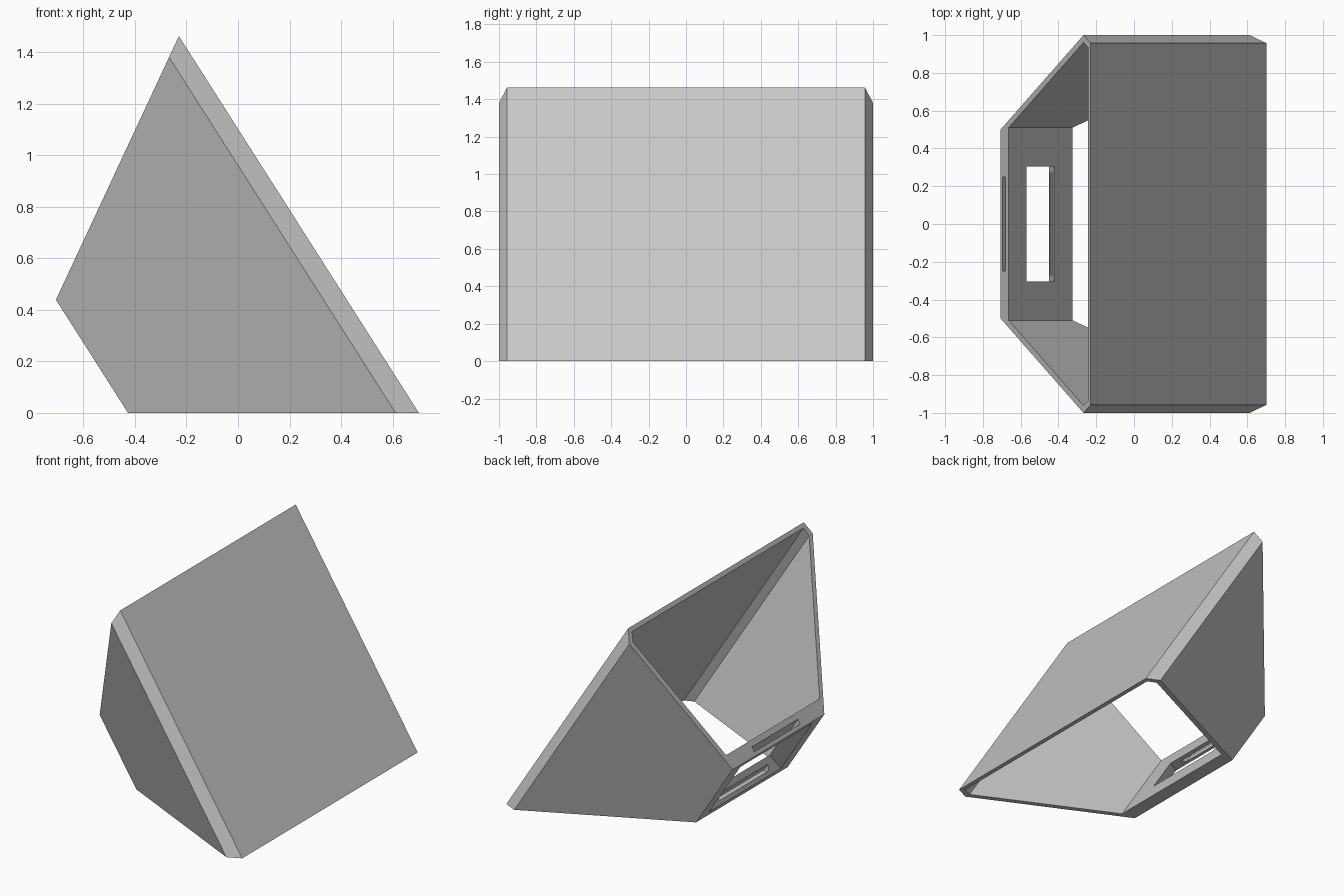
import bpy
from mathutils import Vector

cube = bpy.data.objects.get("Cube")
if cube:
    bpy.data.objects.remove(cube, do_unlink=True)

grey = bpy.data.materials.new("plain_grey")
grey.use_nodes = True
colour = (0.58, 0.58, 0.58, 1)
grey.diffuse_color = colour
grey.node_tree.nodes["Principled BSDF"].inputs["Base Color"].default_value = colour

# Tilted frame: the tube runs along ALONG, its walls stack along OUT
top_edge, base_edge = Vector((-0.228, 0, 1.465)), Vector((0.705, 0, 0))
back_edge = Vector((-0.706, 0, 0.44))
ALONG = (base_edge - top_edge).normalized()
OUT = Vector((-ALONG.z, 0, ALONG.x))
RIM_NORMAL = (top_edge - back_edge).cross(Vector((0, 1, 0)))


def place(s, y, n):
    return ALONG * s + OUT * n + Vector((0, y, 0))


def on_plane(y, n, point, normal):
    """Slide a section point along the tube until it meets a cutting plane."""
    p = place(0, y, n)
    return p + ALONG * ((point - p).dot(normal) / ALONG.dot(normal))


def make(name, verts, faces):
    mesh = bpy.data.meshes.new(name)
    mesh.from_pydata(verts, [], faces)
    mesh.materials.append(grey)
    obj = bpy.data.objects.new(name, mesh)
    bpy.context.collection.objects.link(obj)
    bpy.ops.object.select_all(action='DESELECT')
    obj.select_set(True)
    bpy.context.view_layer.objects.active = obj
    bpy.ops.object.mode_set(mode='EDIT')
    bpy.ops.mesh.select_all(action='SELECT')
    bpy.ops.mesh.normals_make_consistent(inside=False)
    bpy.ops.object.mode_set(mode='OBJECT')
    return obj


# Hollow six-sided shell, cut flat at the base and slanted at the rim
def section(half):
    return half + [(-y, n) for y, n in reversed(half)]


outer = section([(0.5, -0.36), (1.0, 0.516), (0.957, 0.592)])
inner = section([(0.51, -0.274), (0.96, 0.514), (0.935, 0.566)])
UP = Vector((0, 0, 1))
verts = []
for profile in (outer, inner):
    for point, normal in ((back_edge, RIM_NORMAL), (base_edge, UP)):
        verts += [on_plane(y, n, point, normal) for y, n in profile]
count = len(outer)
faces = []
# loops: 0 outer rim, 1 outer base, 2 inner rim, 3 inner base
for a, b in ((0, 1), (1, 3), (3, 2), (2, 0)):
    for i in range(count):
        j = (i + 1) % count
        faces.append((a * count + i, a * count + j, b * count + j, b * count + i))
shell = make("housing_shell", verts, faces)


def frustum(name, low, high):
    """Tapered block; each end is (n, s start, s end, half width)."""
    pts = []
    for n, s0, s1, w in (low, high):
        pts += [place(s0, -w, n), place(s1, -w, n), place(s1, w, n), place(s0, w, n)]
    sides = [(i, (i + 1) % 4, (i + 1) % 4 + 4, i + 4) for i in range(4)]
    return make(name, pts, [(0, 1, 2, 3), (4, 5, 6, 7)] + sides)


# Flared window, rim slot and lower pocket cut through the back wall
extra = 0.02
cutters = [
    frustum("window_cutter",
            (-0.36 - extra, -0.717 - extra, -0.274 + extra, 0.391 + extra),
            (-0.274 + extra, -0.631 + extra, -0.36 - extra, 0.305 - extra)),
    frustum("rim_slot_cutter", (-0.338, -0.9, -0.6, 0.25), (-0.308, -0.9, -0.6, 0.25)),
    frustum("pocket_cutter", (-0.338, -0.45, -0.27, 0.27), (-0.308, -0.45, -0.27, 0.27)),
]
bpy.context.view_layer.objects.active = shell
for cutter in cutters:
    cutter.hide_render = True
    cut = shell.modifiers.new(cutter.name, 'BOOLEAN')
    cut.operation = 'DIFFERENCE'
    cut.solver = 'EXACT'
    cut.object = cutter
    bpy.ops.object.modifier_apply(modifier=cut.name)
    bpy.data.objects.remove(cutter, do_unlink=True)
